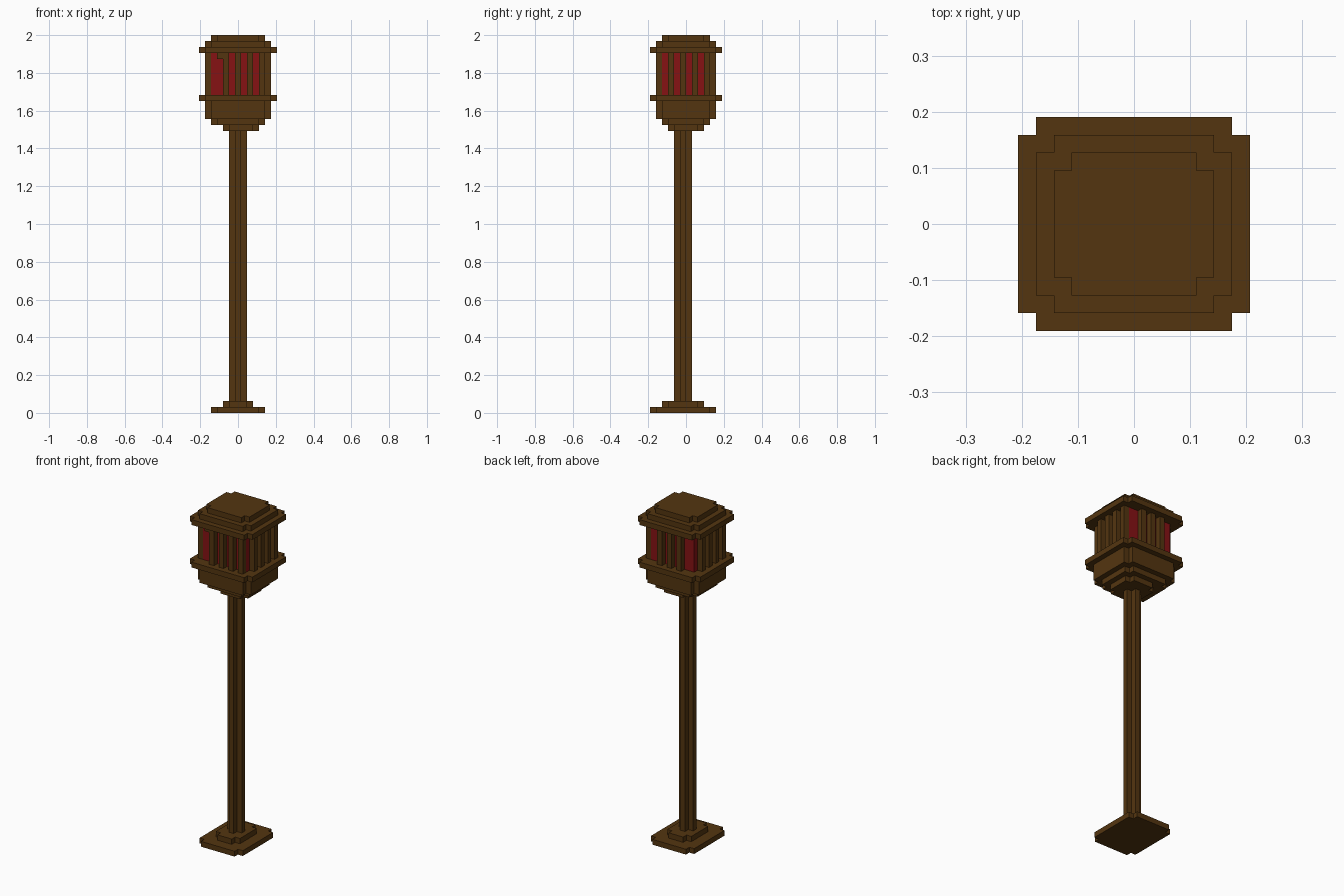
import bpy, bmesh

cube = bpy.data.objects.get("Cube")
if cube:
    bpy.data.objects.remove(cube, do_unlink=True)

U = 2 / 63  # size of one block


def material(name, rgb):
    m = bpy.data.materials.new(name)
    m.use_nodes = True
    m.diffuse_color = (*rgb, 1)
    m.node_tree.nodes["Principled BSDF"].inputs["Base Color"].default_value = (*rgb, 1)
    return m


WOOD = material("dark brown wood", (0.088, 0.036, 0.005))
GLOW = material("deep red lamp", (0.24, 0.006, 0.007))


def slab(name, x0, x1, y0, y1, z0, z1, mat=WOOD, cut=1):
    """Straight block, in block units, with a square notch in each corner."""
    if cut:
        a, b, c, d = x0 + cut, x1 - cut, y0 + cut, y1 - cut
        pts = [(a, y0), (b, y0), (b, c), (x1, c), (x1, d), (b, d),
               (b, y1), (a, y1), (a, d), (x0, d), (x0, c), (a, c)]
    else:
        pts = [(x0, y0), (x1, y0), (x1, y1), (x0, y1)]
    bm = bmesh.new()
    face = bm.faces.new([bm.verts.new((x * U, y * U, z0 * U)) for x, y in pts])
    top = bmesh.ops.extrude_face_region(bm, geom=[face])["geom"]
    bmesh.ops.translate(bm, vec=(0, 0, (z1 - z0) * U),
                        verts=[g for g in top if isinstance(g, bmesh.types.BMVert)])
    bmesh.ops.recalc_face_normals(bm, faces=bm.faces)
    me = bpy.data.meshes.new(name)
    bm.to_mesh(me)
    bm.free()
    me.materials.append(mat)
    ob = bpy.data.objects.new(name, me)
    bpy.context.collection.objects.link(ob)
    return ob


# Foot and post
slab("base_plate", -4.5, 4.5, -6, 5, 0, 1)
slab("base_step", -2.5, 2.5, -4, 3, 1, 2)
slab("post", -1.5, 1.5, -2, 1, 2, 47)

# Stepped lantern bowl
slab("bowl_bottom", -2.5, 3.5, -3, 3, 47, 48)
slab("bowl_step", -4.5, 4.5, -4, 4, 48, 49)
slab("bowl", -5.5, 5.5, -5, 5, 49, 52)
slab("lower_rim", -6.5, 6.5, -6, 6, 52, 53)

# Red lamp inside the cage
slab("lamp_core", -4.5, 4.5, -4, 4, 53, 60, GLOW, cut=0)

# Cage bars: columns counted from the -x or -y end of each wall
for i in (3, 5, 7, 9):
    slab("front_bar", i - 5.5, i - 4.5, -5, -4, 53, 60, cut=0)
for i in (3, 5, 7):
    slab("back_bar", i - 5.5, i - 4.5, 4, 5, 53, 60, cut=0)
for i in (2, 4, 6, 8):
    slab("left_bar", 4.5, 5.5, i - 5, i - 4, 53, 60, cut=0)
for i in (1, 3, 5, 7):
    slab("right_bar", -5.5, -4.5, i - 5, i - 4, 53, 60, cut=0)
slab("front_bracket", -3.5, -2.5, -5, -4, 59, 60, cut=0)

# Stepped roof
for name, x, y, z in (("roof_eave", 6.5, 6, 60), ("roof_step", 5.5, 5, 61), ("roof_top", 4.5, 4, 62)):
    slab(name, -x, x, -y, y, z, z + 1)
